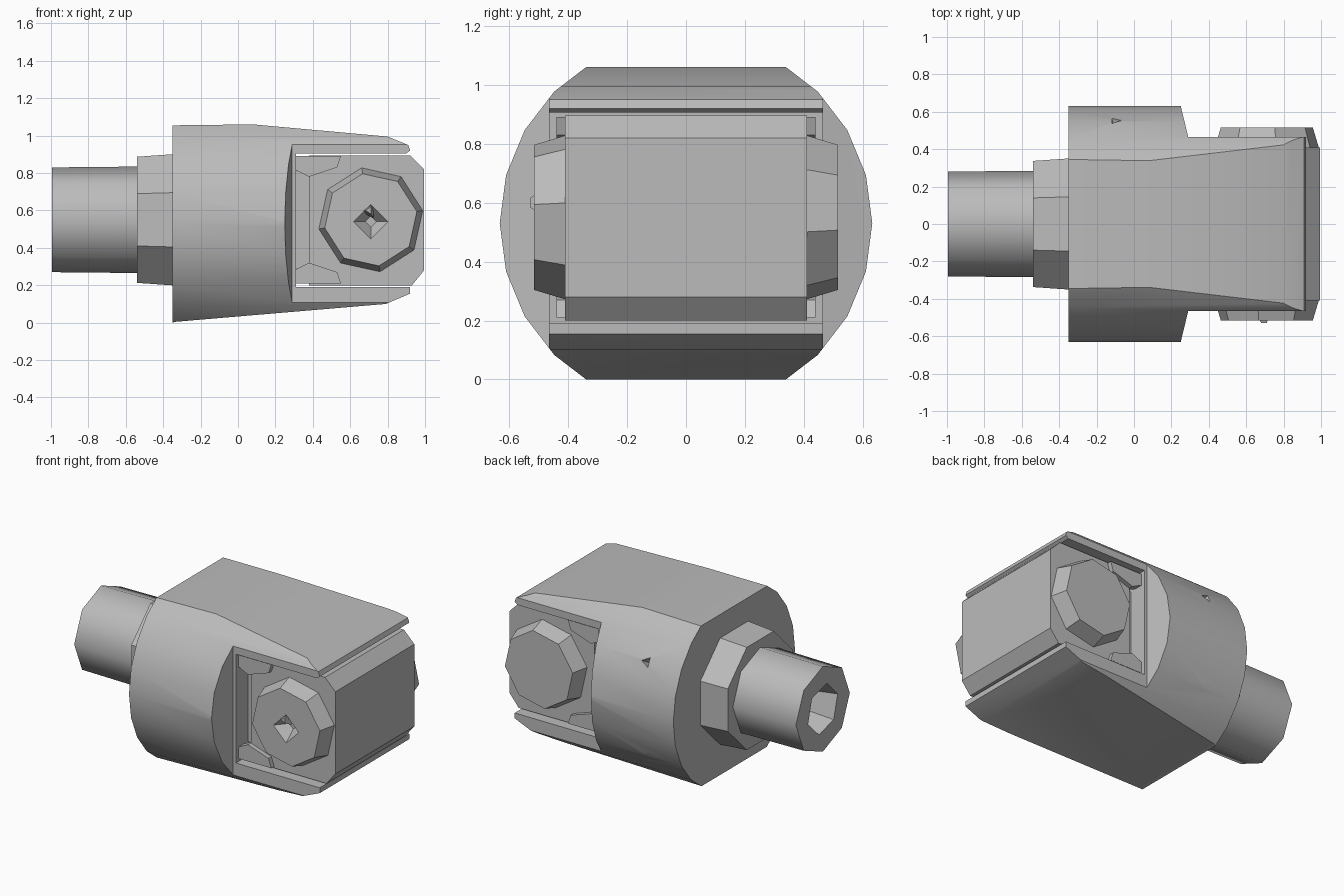
import bpy, bmesh, math
from mathutils import Matrix, Vector

if "Cube" in bpy.data.objects:
    bpy.data.objects.remove(bpy.data.objects["Cube"], do_unlink=True)

steel = bpy.data.materials.new("plain_grey_steel")
steel.use_nodes = True
grey = (0.5, 0.5, 0.5, 1)
steel.diffuse_color = grey
steel.node_tree.nodes["Principled BSDF"].inputs["Base Color"].default_value = grey

MID = 0.53    # height of the body axis
PIN = 0.55    # height of the shaft and pin axes


def finish(name, bm):
    bmesh.ops.recalc_face_normals(bm, faces=bm.faces)
    mesh = bpy.data.meshes.new(name)
    bm.to_mesh(mesh)
    bm.free()
    mesh.materials.append(steel)
    obj = bpy.data.objects.new(name, mesh)
    bpy.context.collection.objects.link(obj)
    return obj


def prism(name, points, axis, low, high):
    """Extrude a 2D outline along y (points are x,z) or z (points are x,y)."""
    bm = bmesh.new()
    put = (lambda a, b: (a, low, b)) if axis == "y" else (lambda a, b: (a, b, low))
    face = bm.faces.new([bm.verts.new(put(a, b)) for a, b in points])
    moved = bmesh.ops.extrude_face_region(bm, geom=[face])["geom"]
    step = Vector((0, high - low, 0)) if axis == "y" else Vector((0, 0, high - low))
    bmesh.ops.translate(bm, vec=step, verts=[v for v in moved if isinstance(v, bmesh.types.BMVert)])
    return finish(name, bm)


def frustum(name, start, end, r1, r2, sides, turn=0):
    """Cone section between two points; turn rotates it about its own axis."""
    start, end = Vector(start), Vector(end)
    way = end - start
    bm = bmesh.new()
    bmesh.ops.create_cone(bm, cap_ends=True, segments=sides, radius1=r1, radius2=r2, depth=way.length)
    rot = way.to_track_quat("Z", "Y").to_matrix().to_4x4()
    bm.transform(Matrix.Translation((start + end) / 2) @ rot @ Matrix.Rotation(math.radians(turn), 4, "Z"))
    return finish(name, bm)


def combine(obj, tool, operation="DIFFERENCE"):
    mod = obj.modifiers.new("cut", "BOOLEAN")
    mod.operation, mod.object, mod.solver = operation, tool, "EXACT"
    bpy.context.view_layer.objects.active = obj
    bpy.ops.object.modifier_apply(modifier=mod.name)
    bpy.data.objects.remove(tool, do_unlink=True)


def smooth(obj, degrees=30):
    bpy.ops.object.select_all(action="DESELECT")
    obj.select_set(True)
    bpy.context.view_layer.objects.active = obj
    bpy.ops.object.shade_smooth_by_angle(angle=math.radians(degrees))


# Forked housing: tapered side profile trimmed to a round section
outline = [(-0.35, 0), (-0.33, 0.005), (0.79, 0.10), (0.92, 0.155), (0.92, 0.19),
           (0.31, 0.19), (0.31, 0.905), (0.90, 0.905), (0.92, 0.92), (0.91, 0.95),
           (0.80, 0.995), (0.08, 1.06), (-0.35, 1.055)]
housing = prism("forked_housing", outline, "y", -0.8, 0.8)
combine(housing, frustum("round_section", (-0.6, 0, MID), (1.2, 0, MID), 0.632, 0.632, 24), "INTERSECT")

# Side recesses that leave the two fork plates
for side in (-1, 1):
    recess = [(0.25, 0.8), (0.25, 0.63), (0.29, 0.465), (1.2, 0.465), (1.2, 0.8)]
    combine(housing, prism("recess", [(x, side * y) for x, y in recess], "z", -0.3, 1.4))

# Small set-screw dimples on the back
for up in (-1, 1):
    inner = (-0.1, 0.46, MID + up * 0.25)
    outer = (-0.1, 0.62, MID + up * 0.34)
    combine(housing, frustum("dimple", inner, outer, 0.015, 0.05, 3, 90))
smooth(housing)

# Pivot block between the forks, with chamfered outer corners
block = prism("pivot_block", [(0.38, 0.20), (0.93, 0.20), (0.995, 0.28), (0.995, 0.82),
                              (0.92, 0.895), (0.38, 0.895)], "y", -0.41, 0.41)

# Neck linking the block to the housing
prism("block_neck", [(0.29, 0.30), (0.40, 0.24), (0.40, 0.86), (0.29, 0.80)], "y", -0.34, 0.34)

# Corner webs on both sides of the block
for side, label in ((-1, "front"), (1, "back")):
    for up, level in ((1, "upper"), (-1, "lower")):
        web = [(0.30, 0.27), (0.38, 0.23), (0.53, 0.28), (0.55, 0.34), (0.30, 0.34)]
        prism(f"{label}_{level}_web", [(x, PIN + up * z) for x, z in web],
              "y", side * 0.38, side * 0.44)

# Pin heads
for side, label in ((-1, "front"), (1, "back")):
    head = frustum(f"{label}_pin_head", (0.71, side * 0.40, PIN), (0.71, side * 0.515, PIN),
                   0.285, 0.25, 8, 10)
    if side < 0:
        combine(head, frustum("socket", (0.71, -0.44, 0.54), (0.71, -0.53, 0.54), 0.03, 0.105, 4))

# Raised chip above the front socket
frustum("socket_chip", (0.70, -0.48, 0.60), (0.70, -0.528, 0.60), 0.05, 0.02, 3, 90)

# Collar and hollow-ended shaft
collar = frustum("shaft_collar", (-0.54, 0, PIN), (-0.34, 0, PIN), 0.365, 0.38, 8, 22.5)
shaft = frustum("shaft", (-0.995, 0, PIN), (-0.50, 0, PIN), 0.28, 0.285, 8)
combine(shaft, frustum("bore", (-1.05, 0, PIN), (-0.80, 0, PIN), 0.17, 0.12, 6, 15))
smooth(collar, 20)
smooth(shaft, 46)
